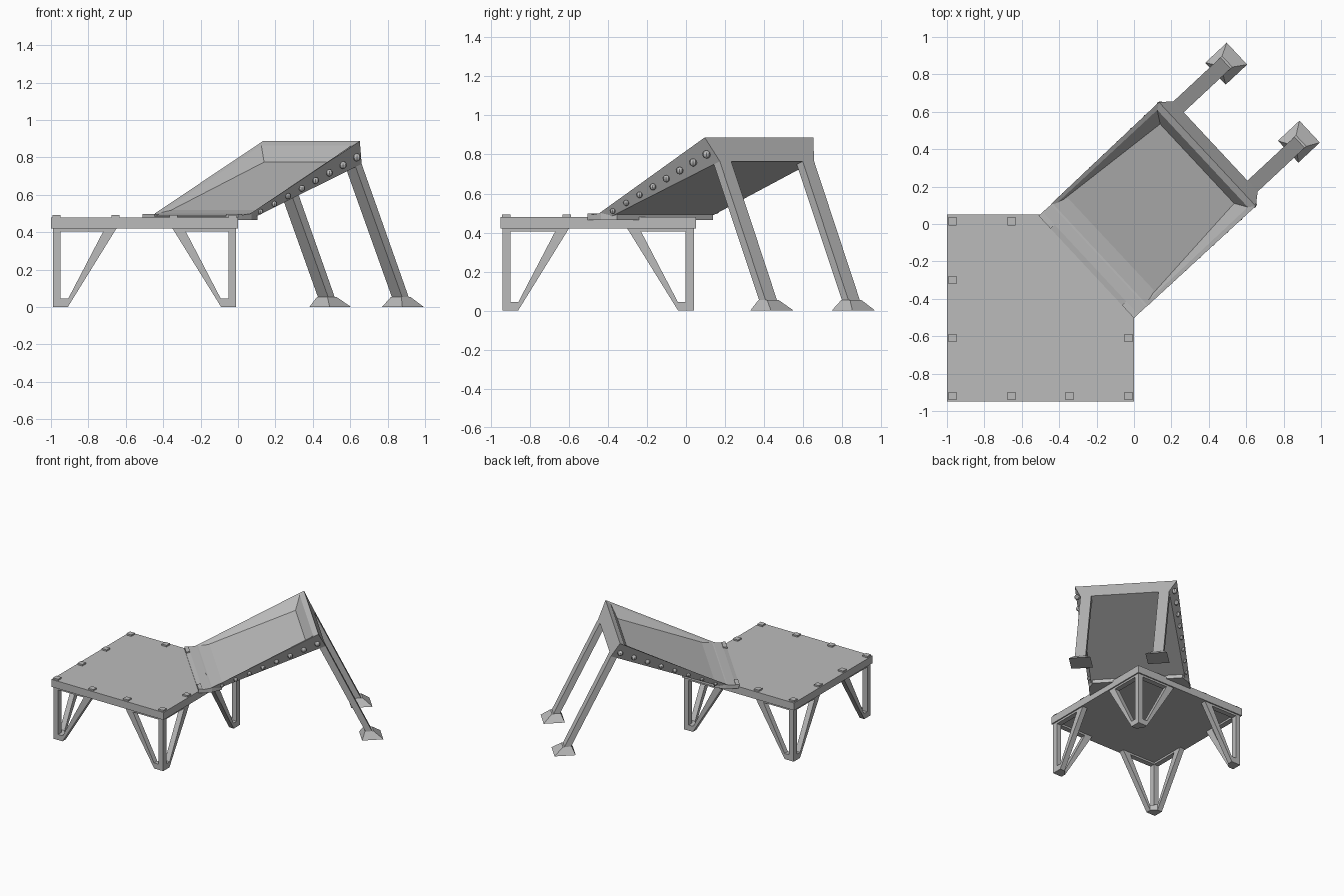
import bpy, bmesh, math
from mathutils import Matrix, Vector

if "Cube" in bpy.data.objects:
    bpy.data.objects.remove(bpy.data.objects["Cube"])

grey = bpy.data.materials.new("plain grey")
grey.diffuse_color = (0.5, 0.5, 0.5, 1)
grey.use_nodes = True
grey.node_tree.nodes["Principled BSDF"].inputs["Base Color"].default_value = grey.diffuse_color

# ramp frame: s runs outward from the platform, t to the side
ANG = math.radians(43)
RAMP = Matrix.Translation((-0.255, -0.23, 0)) @ Matrix.Rotation(ANG, 4, 'Z')


def finish(name, bm, matrix=Matrix()):
    bm.transform(matrix)
    bmesh.ops.recalc_face_normals(bm, faces=bm.faces)
    mesh = bpy.data.meshes.new(name)
    bm.to_mesh(mesh)
    bm.free()
    mesh.materials.append(grey)
    ob = bpy.data.objects.new(name, mesh)
    bpy.context.collection.objects.link(ob)
    return ob


def loft(name, rings, matrix=Matrix(), caps=True, closed=False):
    """Skin a run of closed rings with equal point counts."""
    bm = bmesh.new()
    loops = [[bm.verts.new(p) for p in r] for r in rings]
    n = len(loops[0])
    pairs = list(zip(loops, loops[1:]))
    if closed:
        pairs.append((loops[-1], loops[0]))
    for a, b in pairs:
        for i in range(n):
            j = (i + 1) % n
            bm.faces.new((a[i], a[j], b[j], b[i]))
    if caps and not closed:
        bm.faces.new(loops[0])
        bm.faces.new(loops[-1])
    return finish(name, bm, matrix)


def rect(x0, x1, y0, y1, z):
    return [(x0, y0, z), (x1, y0, z), (x1, y1, z), (x0, y1, z)]


def box(name, x0, x1, y0, y1, z0, z1, matrix=Matrix()):
    return loft(name, [rect(x0, x1, y0, y1, z0), rect(x0, x1, y0, y1, z1)], matrix)


def taper(s0, w0, z0, s1, w1, z1):
    """Ring with a near edge (s0) and a far edge (s1)."""
    return [(s0, -w0, z0), (s1, -w1, z1), (s1, w1, z1), (s0, w0, z0)]


# platform deck
CX, CY = -0.5, -0.45
box("platform_deck", -1, 0, -0.95, 0.05, 0.42, 0.48)

# deck studs along the rim
cols = [-0.97, -0.655, -0.345, -0.03]
rows = [-0.92, -0.61, -0.30, 0.015]
studs = [(x, rows[0]) for x in cols] + [(cols[0], y) for y in rows[1:]]
studs += [(cols[1], rows[3]), (cols[3], rows[1])]
for x, y in studs:
    box("deck_stud", x - 0.022, x + 0.022, y - 0.022, y + 0.022, 0.478, 0.492)

# corner legs: two open triangular frames meeting at a post
outer = [(0.01, 0), (0.09, 0), (0.35, 0.42), (0.01, 0.42)]
inner = [(0.052, 0.045), (0.092, 0.045), (0.28, 0.405), (0.052, 0.405)]
for sx in (-1, 1):
    for sy in (-1, 1):
        place = Matrix.Translation((CX, CY, 0)) @ Matrix.Diagonal((sx, sy, 1, 1))
        for swap in (False, True):
            rings = []
            for prof, d in ((outer, 0.01), (outer, 0.052), (inner, 0.052), (inner, 0.01)):
                ring = []
                for a, z in prof:
                    p, q = 0.5 - a, 0.5 - d
                    ring.append((q, p, z) if swap else (p, q, z))
                rings.append(ring)
            loft("corner_leg_frame", rings, place, closed=True)
        foot = [(0.49, 0.49), (0.41, 0.49), (0.41, 0.448), (0.448, 0.41), (0.49, 0.41)]
        loft("corner_leg_foot", [[(x, y, z) for x, y in foot] for z in (0.0, 0.045)], place)

# ramp tray: outer hull, rim and sunken floor
loft("ramp_tray", [
    taper(0.10, 0.350, 0.465, 0.945, 0.330, 0.765),
    taper(0.09, 0.375, 0.500, 0.885, 0.380, 0.887),
    taper(0.11, 0.357, 0.500, 0.850, 0.355, 0.865),
    taper(0.125, 0.350, 0.495, 0.810, 0.290, 0.775),
], RAMP)

# entry tongue lying on the deck
tongue = [(0.0, 0.374, 0.484), (0.03, 0.374, 0.492), (0.10, 0.372, 0.500), (0.18, 0.335, 0.519)]
loft("entry_tongue", [[(s, -w, 0.465), (s, w, 0.465), (s, w, z), (s, -w, z)]
                      for s, w, z in tongue], RAMP)
for side in (-1, 1):
    a, b = sorted((side * 0.28, side * 0.374))
    box("tongue_hook", 0.0, 0.03, a, b, 0.47, 0.497, RAMP)

    # slanted back leg
    a, b = sorted((side * 0.25, side * 0.33))
    loft("back_leg", [rect(0.865, 0.920, a, b, 0.815), rect(0.893, 0.945, a, b, 0.765),
                      rect(1.252, 1.300, a, b, 0.03)], RAMP)

    # flared foot pad
    c, d = sorted((side * 0.205, side * 0.365))
    loft("back_foot", [rect(1.21, 1.367, c, d, 0), rect(1.235, 1.300, a, b, 0.055)], RAMP)

    # round bolts on the side panel
    for i in range(8):
        f = i / 7
        bm = bmesh.new()
        bmesh.ops.create_uvsphere(bm, u_segments=8, v_segments=6, radius=0.014 + 0.007 * f)
        s, z = 0.176 + 0.704 * f, 0.51 + 0.29 * f
        finish("side_bolt", bm, RAMP @ Matrix.Translation((s, side * 0.363, z)))
